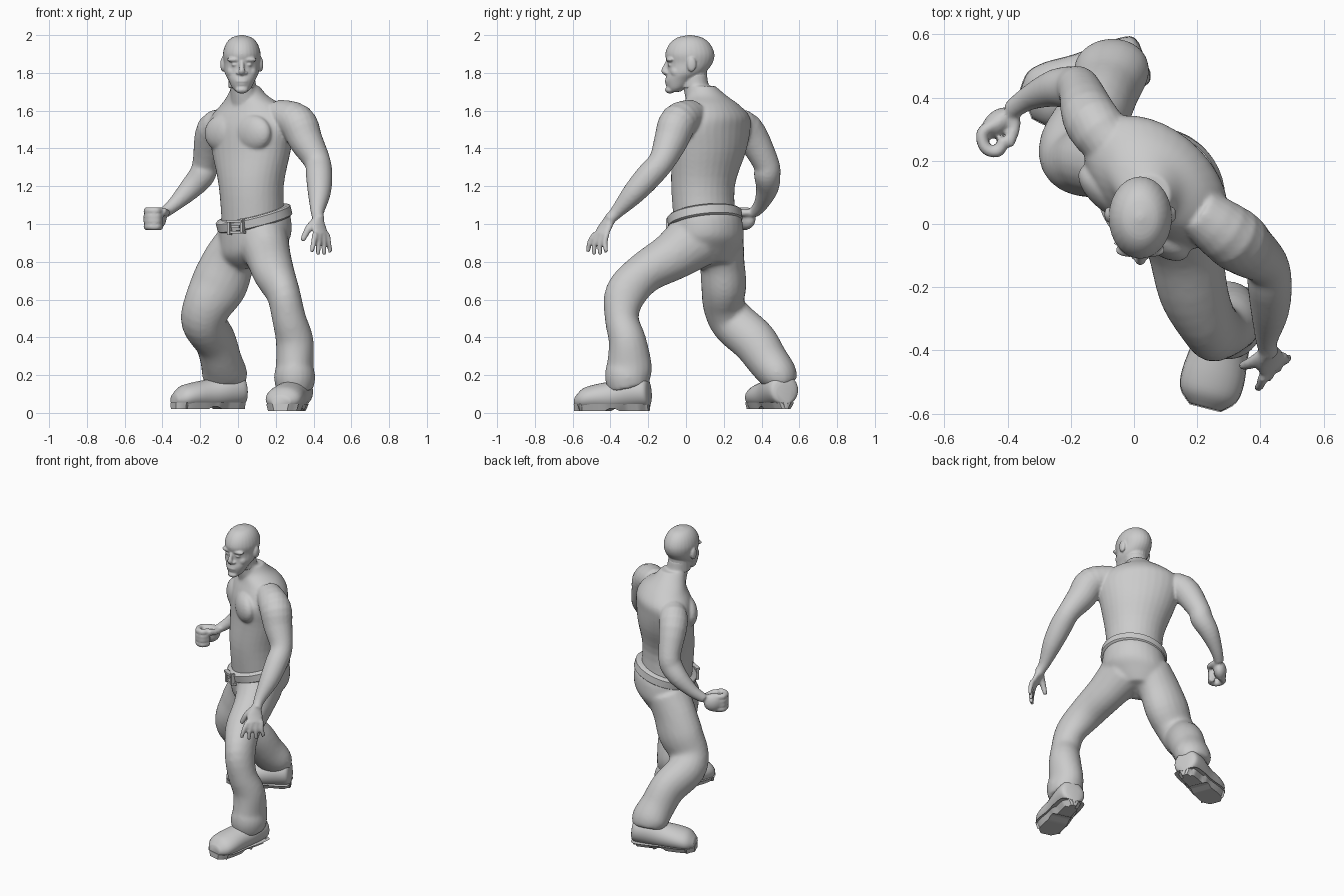
import bpy, bmesh, math
from mathutils import Vector, Matrix

if "Cube" in bpy.data.objects:
    bpy.data.objects.remove(bpy.data.objects["Cube"])

grey = bpy.data.materials.new("plain grey")
grey.use_nodes = True
grey.diffuse_color = (0.6, 0.6, 0.6, 1)
grey.node_tree.nodes["Principled BSDF"].inputs["Base Color"].default_value = grey.diffuse_color

X, Y, UP = Vector((1, 0, 0)), Vector((0, 1, 0)), Vector((0, 0, 1))
CHEST_SIDE = Vector((.77, -.64, 0))      # across the twisted chest
CHEST_FRONT = CHEST_SIDE.cross(UP)
HIP_SIDE = Vector((.87, -.49, 0))
BELT_UP = Vector((-.25, -.12, 1)).normalized()


def spline(rows, steps):
    """Catmull-Rom interpolation of rows of numbers."""
    out = []
    last = len(rows) - 1
    for i in range(last):
        before, start, end, after = (Vector(rows[max(0, min(last, i + k))]) for k in range(-1, 3))
        for s in range(steps):
            t = s / steps
            out.append(start + (end - before) * t / 2
                       + (before * 2 - start * 5 + end * 4 - after) * t ** 2 / 2
                       + (start * 3 - before - end * 3 + after) * t ** 3 / 2)
    return out + [Vector(rows[last])]


def loft(bm, rows, side=X, normal=None, sides=20, steps=4):
    """Closed tube through rows of x, y, z, half width and, if not round, half depth."""
    rows = spline([r if len(r) == 5 else (*r, r[-1]) for r in rows], steps)
    mids = [Vector(r[:3]) for r in rows]
    rings = []
    for i, (mid, row) in enumerate(zip(mids, rows)):
        along = normal or (mids[min(i + 1, len(mids) - 1)] - mids[max(i - 1, 0)]).normalized()
        across = (side - along * side.dot(along)).normalized()
        out = along.cross(across)
        angles = [math.tau * k / sides for k in range(sides)]
        rings.append([bm.verts.new(mid + across * row[3] * math.cos(a) + out * row[4] * math.sin(a))
                      for a in angles])
    faces = [bm.faces.new((low[k - 1], low[k], high[k], high[k - 1]))
             for low, high in zip(rings, rings[1:]) for k in range(sides)]
    faces += [bm.faces.new(rings[0]), bm.faces.new(rings[-1])]
    bmesh.ops.recalc_face_normals(bm, faces=faces)


def placed(mid, size, side):
    """Matrix that scales, turns the first axis along side, then moves."""
    turn = Matrix.Rotation(math.atan2(side.y, side.x), 4, "Z")
    return Matrix.Translation(mid) @ turn @ Matrix.Diagonal((*size, 1))


def ball(bm, mid, size, side=X):
    bmesh.ops.create_icosphere(bm, subdivisions=3, radius=1, matrix=placed(mid, size, side))


def block(bm, mid, size, side=X):
    bmesh.ops.create_cube(bm, size=1, matrix=placed(mid, size, side))


def finish(name, bm, voxel=0, smooth=6):
    """Make the object; with a voxel size, fuse its pieces into one soft skin."""
    mesh = bpy.data.meshes.new(name)
    bm.to_mesh(mesh)
    bm.free()
    mesh.materials.append(grey)
    ob = bpy.data.objects.new(name, mesh)
    bpy.context.collection.objects.link(ob)
    for other in bpy.context.selected_objects:
        other.select_set(False)
    ob.select_set(True)
    bpy.context.view_layer.objects.active = ob
    if voxel:
        fuse = ob.modifiers.new("fuse", "REMESH")
        fuse.mode, fuse.voxel_size, fuse.use_smooth_shade = "VOXEL", voxel, True
        soften = ob.modifiers.new("soften", "SMOOTH")
        soften.factor, soften.iterations = 0.5, smooth
        bpy.ops.object.shade_smooth()
    else:
        bpy.ops.object.shade_smooth_by_angle(angle=math.radians(45))


# Torso, neck and chest
bm = bmesh.new()
loft(bm, [(.08, .1, 1, .17, .16), (.07, .09, 1.2, .18, .16), (.07, .12, 1.38, .23, .17),
          (.07, .13, 1.5, .26, .17), (.07, .14, 1.57, .24, .16), (.07, .13, 1.63, .18, .13),
          (.05, .11, 1.68, .11, .1), (.04, .08, 1.73, .07, .08)], CHEST_SIDE, UP, sides=32)
loft(bm, [(.05, .1, 1.6, .09), (.03, .06, 1.7, .07), (.02, .04, 1.8, .07)], X, UP)
for s in (-1, 1):
    pec = Vector((.07, .12, 1.48)) + CHEST_FRONT * .11 + CHEST_SIDE * s * .1
    ball(bm, pec, (.12, .06, .1), CHEST_SIDE)

# Arms, starting inside the shoulders
loft(bm, [(.2, .04, 1.58, .08), (.31, -.04, 1.54, .1), (.36, -.08, 1.44, .09), (.42, -.13, 1.33, .07),
          (.43, -.2, 1.25, .07), (.43, -.28, 1.16, .06), (.42, -.37, 1.06, .035), (.43, -.41, 1.02, .03)])
loft(bm, [(-.04, .22, 1.53, .08), (-.13, .32, 1.5, .09), (-.17, .42, 1.33, .07),
          (-.19, .43, 1.26, .07), (-.25, .43, 1.19, .06), (-.33, .4, 1.11, .04), (-.39, .36, 1.06, .03)])

# Open left hand, fingers fanned out
spread = Vector((.7, .7, 0))
loft(bm, [(.42, -.4, 1.03, .03), (.43, -.43, .98, .05, .02), (.44, -.45, .94, .05, .02)], spread)
for k in range(4):
    t = k / 1.5 - 1
    knuckle = Vector((.44, -.45, .95)) + spread * t * .045
    tip = Vector((.44, -.47, .83 + abs(t) / 50)) + spread * t * .07
    middle = (knuckle + tip) / 2 - Y * .01
    loft(bm, [(*knuckle, .016), (*middle, .015), (*tip, .012)], sides=10)
loft(bm, [(.4, -.42, 1.01, .02), (.37, -.44, .97, .02), (.34, -.45, .91, .014)], sides=10)

# Closed right hand, fingers curled and stacked
ball(bm, (-.43, .32, 1.03), (.06, .04, .06), Vector((-.7, -.6, 0)))
for k in range(4):
    z = 1.07 - k * .028
    loft(bm, [(-.43, .32, z, .02), (-.48, .29, z, .02), (-.47, .24, z, .02),
              (-.43, .23, z, .02), (-.41, .27, z, .02)], UP, sides=10)
loft(bm, [(-.38, .35, 1.06, .02), (-.38, .3, 1.06, .02), (-.4, .25, 1.07, .02)], UP, sides=10)
finish("upper_body", bm, .008)

# Head, with nose, lips, chin, brow, eyes, cheeks and ears
bm = bmesh.new()
c = .02
loft(bm, [(c, -.06, 1.7, .03), (c, -.05, 1.72, .05), (c, -.03, 1.76, .07, .08), (c, 0, 1.8, .09, .1),
          (c, c, 1.85, .095, .12), (c, c, 1.9, .1, .13), (c, c, 1.95, .086, .11),
          (c, c, 1.985, .056, .07), (c, c, 2, .01)], X, UP, sides=28)
loft(bm, [(c, .04, 1.72, .07), (c, .04, 1.82, .07)], X, UP)
loft(bm, [(c, -.09, 1.87, .012), (c, -.11, 1.83, .013), (c, -.113, 1.81, .018), (c, -.1, 1.795, .014)],
     sides=12)
ball(bm, (c, -.098, 1.755), (.033, .015, .01))
ball(bm, (c, -.093, 1.74), (.028, .016, .01))
ball(bm, (c, -.085, 1.71), (.034, .026, .02))
for s in (-1, 1):
    ball(bm, (c + s * .035, -.083, 1.87), (.044, .022, .015))
    ball(bm, (c + s * .038, -.08, 1.843), (.018, .018, .01))
    ball(bm, (c + s * .05, -.046, 1.805), (.03, .036, .034))
    ball(bm, (c + s * .018, -.1, 1.8), (.013, .014, .01))
    ball(bm, (c + s * .1, .03, 1.845), (.014, .025, .04))
finish("head", bm, .005)

# Trousers
bm = bmesh.new()
loft(bm, [(.08, .1, 1.04, .19, .18), (.09, .11, .98, .2, .19), (.09, .12, .89, .2, .18),
          (.08, .13, .83, .16, .14), (.08, .14, .78, .1, .09)], HIP_SIDE, BELT_UP, sides=28)
loft(bm, [(.13, .05, .92, .14, .16), (.16, -.07, .83, .12, .13), (.19, -.22, .74, .11),
          (.24, -.32, .63, .09, .11), (.27, -.34, .5, .09), (.3, -.31, .38, .1),
          (.3, -.3, .25, .1, .12), (.3, -.31, .19, .11, .12), (.3, -.3, .13, .1, .11)])
loft(bm, [(.01, .17, .9, .13, .14), (-.05, .19, .8, .14, .12), (-.1, .2, .68, .15, .12),
          (-.16, .2, .57, .13, .11), (-.18, .25, .48, .12), (-.12, .36, .38, .11, .12),
          (-.09, .43, .28, .11), (-.07, .49, .2, .12, .1), (-.07, .51, .15, .1, .08)])
finish("trousers", bm, .012)

# Belt and buckle
waist = Vector((.085, .1, 1.03))
bm = bmesh.new()
edge = (*(waist - BELT_UP * .03), .196, .186), (*(waist + BELT_UP * .03), .196, .186)
swell = [(*(waist + BELT_UP * h), .206, .196) for h in (-.022, .022)]
loft(bm, [edge[0], *swell, edge[1]], HIP_SIDE, BELT_UP, sides=40, steps=1)
finish("belt", bm)

bm = bmesh.new()
across = (HIP_SIDE - BELT_UP * HIP_SIDE.dot(BELT_UP)).normalized()
buckle = waist + across.cross(BELT_UP) * .2
for s in (-1, 1):
    block(bm, buckle + across * s * .04, (.016, .026, .075), HIP_SIDE)
    block(bm, buckle + BELT_UP * s * .03, (.09, .026, .014), HIP_SIDE)
block(bm, buckle, (.05, .02, .012), HIP_SIDE)
finish("buckle", bm)

# Boots: upper and sole share one profile from heel to toe, pressed flat underneath
FOOT = [(0, .1, .08, .05), (0, .08, .1, .08), (0, 0, .1, .09), (0, -.1, .08, .09, .08),
        (0, -.2, .07, .1, .07), (0, -.26, .06, .09, .06), (0, -.3, .05, .05, .03)]
for name, spot, turn in (("left", (.3, -.29, .01), -.25), ("right", (-.06, .49, .02), -1.2)):
    bm = bmesh.new()
    loft(bm, FOOT, X, -Y, sides=24)
    for v in bm.verts:
        v.co.z = max(v.co.z, .02)
    sole = bm.copy()
    bm.transform(placed(spot, (1, 1, 1), Matrix.Rotation(turn, 3, "Z") @ X))
    finish(name + "_boot", bm)
    for v in sole.verts:
        arch = .014 if -.12 < v.co.y < -.05 else 0
        v.co.z = arch if v.co.z < .03 else .036
    sole.transform(placed(spot, (1.01, 1.01, 1), Matrix.Rotation(turn, 3, "Z") @ X))
    finish(name + "_sole", sole)
